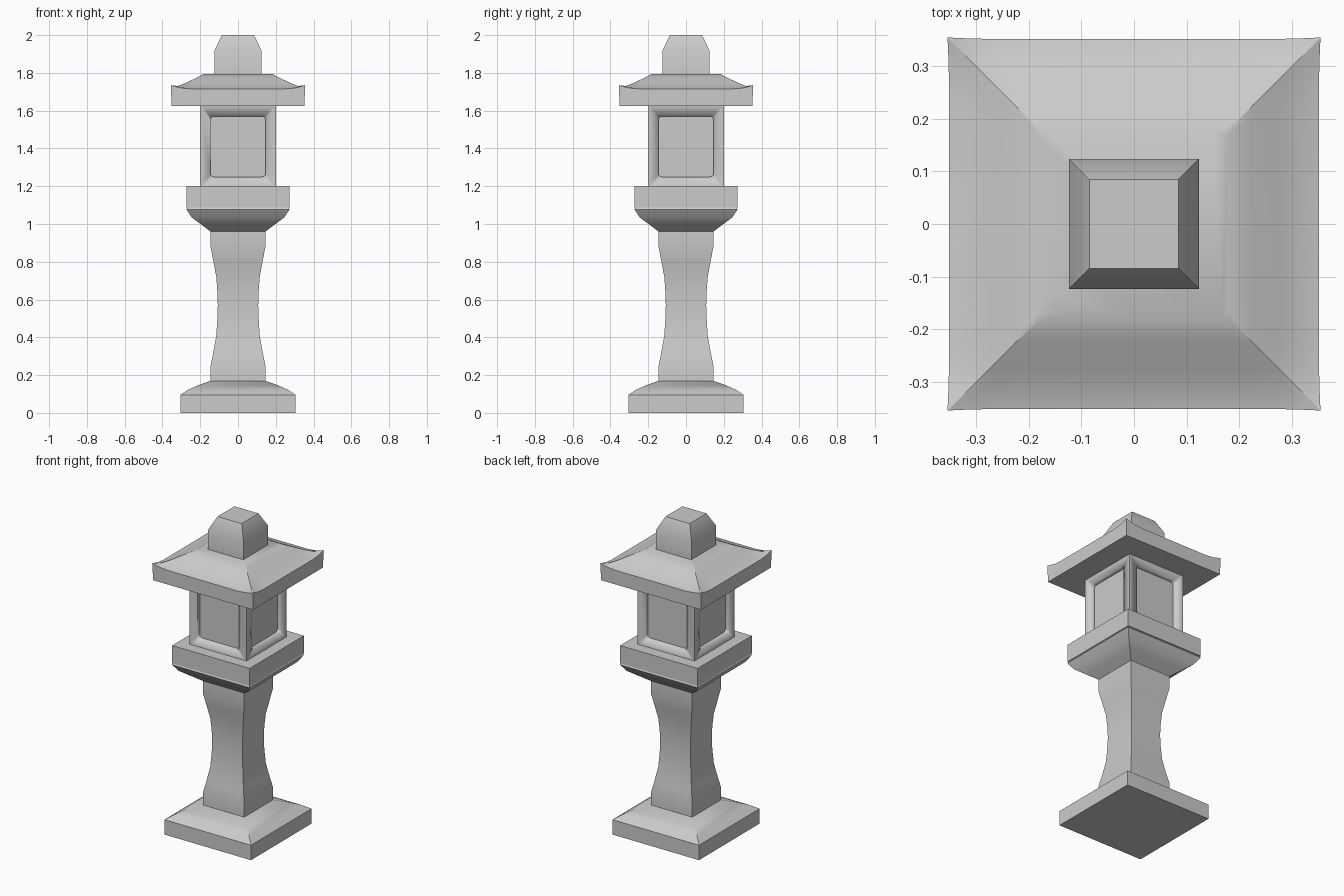
import bpy, bmesh, math

if "Cube" in bpy.data.objects:
    bpy.data.objects.remove(bpy.data.objects["Cube"])


def finish(name, bm, angle=30):
    bmesh.ops.recalc_face_normals(bm, faces=bm.faces)
    me = bpy.data.meshes.new(name)
    bm.to_mesh(me)
    bm.free()
    me.shade_smooth()
    me.set_sharp_from_angle(angle=math.radians(angle))
    ob = bpy.data.objects.new(name, me)
    bpy.context.scene.collection.objects.link(ob)
    return ob


def square_loft(name, profile, steps=(-1,), lift=None):
    """Stack square rings of (half width, z); steps divide each side."""
    bm = bmesh.new()
    rings = []
    for i, (h, z) in enumerate(profile):
        ring = []
        for c, s in ((1, 0), (0, 1), (-1, 0), (0, -1)):
            for t in steps:
                dz, grow = lift(i, t) if lift else (0, 0)
                k = h + grow
                x, y = k * t, -k
                ring.append(bm.verts.new((x * c - y * s, x * s + y * c, z + dz)))
        rings.append(ring)
    n = len(rings[0])
    for a, b in zip(rings, rings[1:]):
        for j in range(n):
            bm.faces.new((a[j], a[(j + 1) % n], b[(j + 1) % n], b[j]))
    bm.faces.new(rings[0][::-1])
    bm.faces.new(rings[-1])
    return finish(name, bm)


# Foot slab with sloped shoulders
square_loft("base", [(0.305, 0), (0.305, 0.095), (0.265, 0.122),
                     (0.215, 0.145), (0.145, 0.17)])

# Waisted post
square_loft("post", [(0.145, 0.17), (0.145, 0.25), (0.13, 0.325), (0.115, 0.41),
                     (0.109, 0.5), (0.107, 0.57), (0.109, 0.64), (0.115, 0.72),
                     (0.13, 0.80), (0.145, 0.88), (0.145, 0.96)])

# Platform with flared underside
square_loft("platform", [(0.145, 0.96), (0.195, 0.997), (0.245, 1.035), (0.273, 1.077),
                         (0.268, 1.087), (0.273, 1.087), (0.273, 1.2)])

# Lamp chamber with a recessed rounded panel on each side
chamber = square_loft("lamp_chamber", [(0.2, 1.19), (0.2, 1.63)])
bm = bmesh.new()
hw, hh, r, zc = 0.146, 0.16, 0.02, 1.41
outline = []
for q, (sx, sz) in enumerate(((1, 1), (-1, 1), (-1, -1), (1, -1))):
    for k in range(5):
        a = math.pi / 2 * (q + k / 4)
        outline.append((sx * (hw - r) + r * math.cos(a),
                        zc + sz * (hh - r) + r * math.sin(a)))
for c, s in ((1, 0), (0, 1), (-1, 0), (0, -1)):
    inner, outer = [[bm.verts.new((x * c + d * s, x * s - d * c, z)) for x, z in outline]
                    for d in (0.176, 0.24)]
    n = len(outline)
    for j in range(n):
        bm.faces.new((inner[j], inner[(j + 1) % n], outer[(j + 1) % n], outer[j]))
    bm.faces.new(inner[::-1])
    bm.faces.new(outer)
cutter = finish("panel_cutter", bm)
cutter.hide_render = True
cutter.hide_viewport = True
cut = chamber.modifiers.new("panels", 'BOOLEAN')
cut.operation = 'DIFFERENCE'
cut.solver = 'EXACT'
cut.object = cutter

# Roof: concave slopes with upturned corners
weights = [0, 1, 0.35, 0.08, 0, 0]


def corner_lift(i, t):
    w = weights[i] * max(0, (abs(t) - 0.7) / 0.3) ** 2
    return 0.02 * w, 0.003 * w


square_loft("roof", [(0.352, 1.625), (0.352, 1.715), (0.318, 1.723),
                     (0.275, 1.746), (0.225, 1.772), (0.18, 1.795)],
            (-1, -0.93, -0.85, -0.7, 0, 0.7, 0.85, 0.93), corner_lift)

# Finial block with tapered top
square_loft("finial", [(0.124, 1.79), (0.124, 1.92), (0.085, 2.0)])
